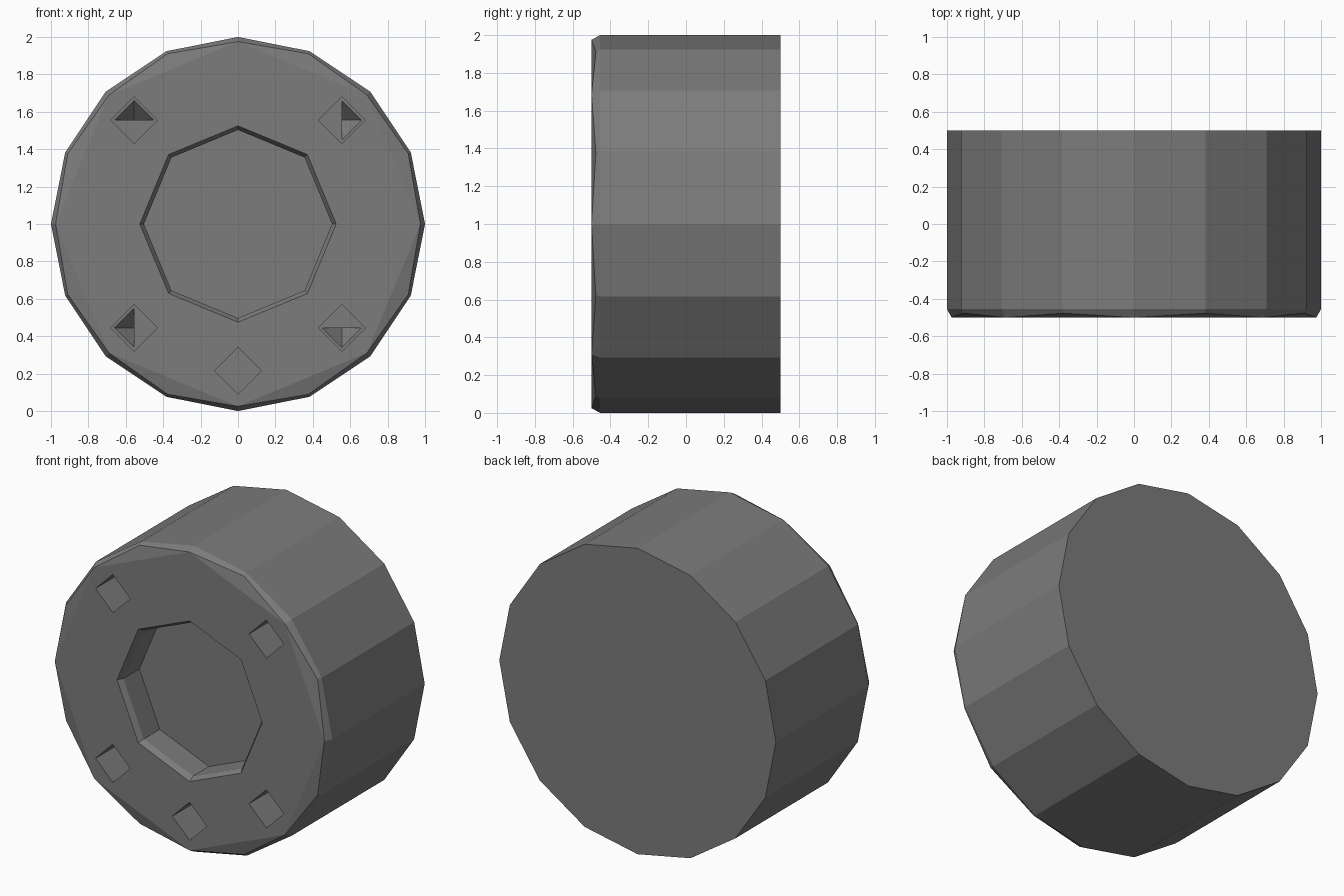
import bpy, bmesh
from math import cos, sin, radians

if "Cube" in bpy.data.objects:
    bpy.data.objects.remove(bpy.data.objects["Cube"])


def polar(r, deg, y, cx=0.0, cz=1.0):
    a = radians(deg)
    return (cx + r * cos(a), y, cz + r * sin(a))


# Dark grey finish shared by the whole part
dark = bpy.data.materials.new("dark_grey")
dark.diffuse_color = (0.2, 0.2, 0.2, 1)
dark.use_nodes = True
dark.node_tree.nodes["Principled BSDF"].inputs["Base Color"].default_value = dark.diffuse_color


def finish(bm, name):
    bmesh.ops.recalc_face_normals(bm, faces=bm.faces[:])
    me = bpy.data.meshes.new(name)
    bm.to_mesh(me)
    bm.free()
    me.materials.append(dark)
    ob = bpy.data.objects.new(name, me)
    bpy.context.collection.objects.link(ob)
    return ob


def bridge(bm, a, b):
    n = len(a)
    for i in range(n):
        j = (i + 1) % n
        bm.faces.new((a[i], a[j], b[j], b[i]))


# Sixteen-sided drum with a bevelled front rim
bm = bmesh.new()


def ring(n, r, y):
    return [bm.verts.new(polar(r, 90 + 360 * i / n, y)) for i in range(n)]


back = ring(16, 1.0, 0.5)
side = ring(16, 1.0, -0.455)
rim = [bm.verts.new(polar(0.985 if i % 2 else 0.975, 90 + 22.5 * i,
                          -0.477 if i % 2 else -0.5)) for i in range(16)]
bm.faces.new(back)
bridge(bm, back, side)
bridge(bm, side, rim)

# Flat octagonal front with slightly sloped slivers at the rim
for i in range(0, 16, 2):
    bm.faces.new((rim[i], rim[i + 1], rim[(i + 2) % 16]))
front = rim[::2]

# Octagonal recess with a bevelled lip
lip = ring(8, 0.525, -0.5)
wall = ring(8, 0.503, -0.465)
floor = ring(8, 0.503, -0.3)
for a, b in ((front, lip), (lip, wall), (wall, floor)):
    bridge(bm, a, b)
bm.faces.new(floor)
drum = finish(bm, "drum")

# Cutters: diamond sockets, and half-pyramid dents in the corner socket floors
FLOOR = -0.2
sockets, dents = bmesh.new(), bmesh.new()
for ang in (45, 135, 225, 315, 270):
    cx, _, cz = polar(0.785, ang, 0)
    ends = [[sockets.verts.new(polar(0.125, 90 * i, y, cx, cz)) for i in range(4)]
            for y in (-0.7, FLOOR)]
    bridge(sockets, *ends)
    for e in ends:
        sockets.faces.new(e)
    if ang != 270:
        base = [dents.verts.new(polar(0.115, ang - 45 + d, FLOOR - 0.01, cx, cz))
                for d in (-90, 0, 90)]
        tip = dents.verts.new((cx, FLOOR + 0.1, cz))
        dents.faces.new(base)
        for i in range(3):
            dents.faces.new((base[i], base[(i + 1) % 3], tip))

for bm_cut, name in ((sockets, "socket_cutter"), (dents, "dent_cutter")):
    cutter = finish(bm_cut, name)
    cutter.hide_render = True
    cutter.hide_set(True)
    cutter.display_type = 'WIRE'
    mod = drum.modifiers.new(name, 'BOOLEAN')
    mod.operation = 'DIFFERENCE'
    mod.solver = 'EXACT'
    mod.object = cutter
